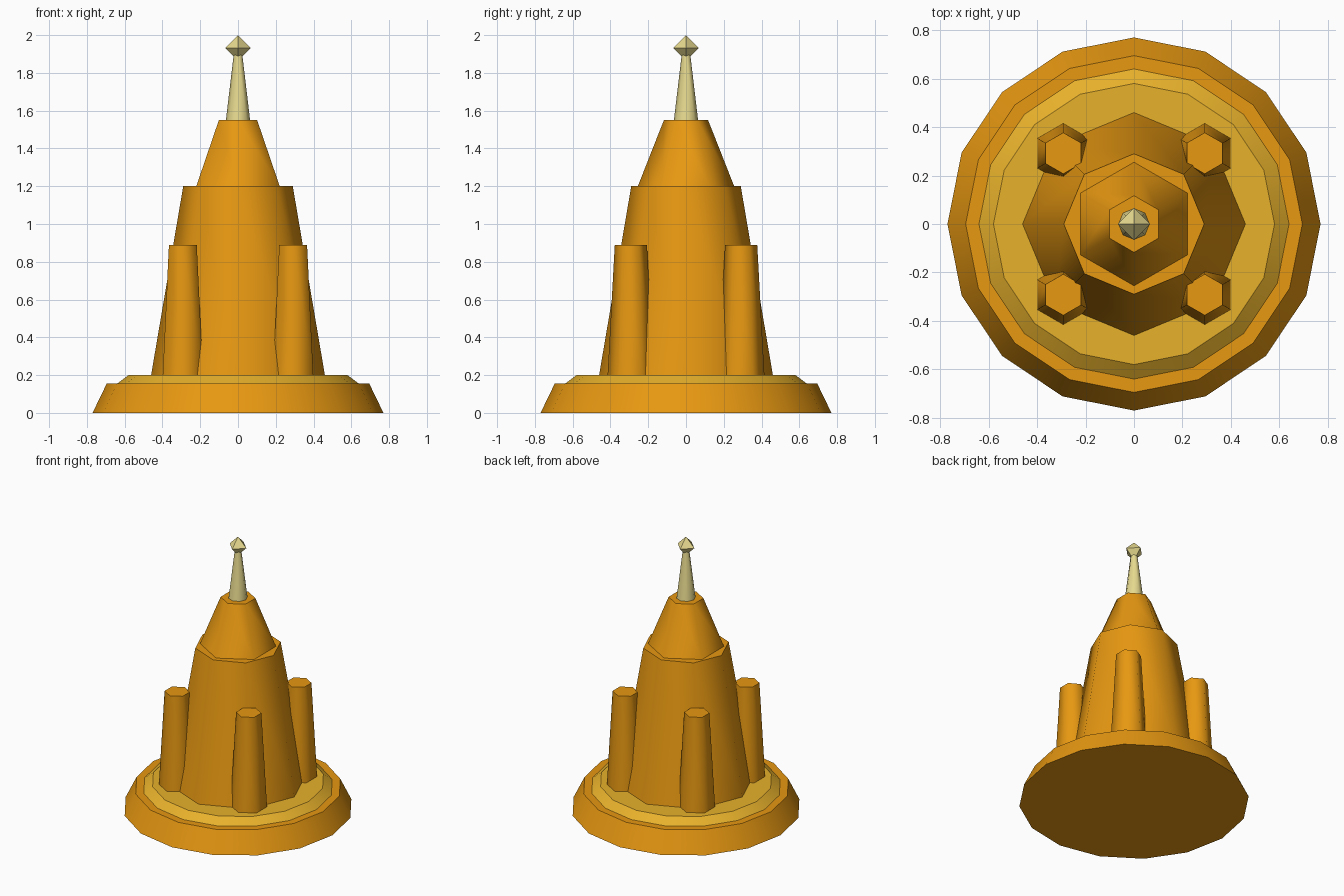
import bpy
import bmesh
import math
from mathutils import Matrix

cube = bpy.data.objects.get("Cube")
if cube:
    bpy.data.objects.remove(cube, do_unlink=True)


def material(name, rgb):
    mat = bpy.data.materials.new(name)
    mat.use_nodes = True
    colour = (*rgb, 1.0)
    mat.diffuse_color = colour
    mat.node_tree.nodes["Principled BSDF"].inputs["Base Color"].default_value = colour
    return mat


orange = material("orange", (0.84, 0.33, 0.006))
gold = material("gold", (0.84, 0.46, 0.025))
cream = material("pale_yellow", (0.82, 0.72, 0.28))


def add_object(name, bm, mat):
    mesh = bpy.data.meshes.new(name)
    bm.to_mesh(mesh)
    bm.free()
    mesh.materials.append(mat)
    obj = bpy.data.objects.new(name, mesh)
    bpy.context.collection.objects.link(obj)
    return obj


def frustum(name, sides, r_bottom, r_top, z0, z1, mat, x=0, y=0):
    """Tapered prism with a corner on the y axis, smooth sides and flat caps."""
    bm = bmesh.new()
    place = Matrix.Translation((x, y, (z0 + z1) / 2))
    bmesh.ops.create_cone(bm, cap_ends=True, segments=sides, radius1=r_bottom,
                          radius2=r_top, depth=z1 - z0, matrix=place)
    for face in bm.faces:
        heights = [v.co.z for v in face.verts]
        face.smooth = max(heights) - min(heights) > 0.001
    for edge in bm.edges:
        a, b = edge.verts
        edge.smooth = abs(a.co.z - b.co.z) > 0.001
    return add_object(name, bm, mat)


# Stepped round plinth
frustum("base", 16, 0.77, 0.695, 0, 0.155, orange)
frustum("base_ring", 16, 0.64, 0.58, 0.155, 0.2, gold)

# Main tower and its roof
frustum("tower", 8, 0.46, 0.29, 0.2, 1.2, orange)
frustum("tower_roof", 6, 0.255, 0.117, 1.2, 1.55, orange)

# Four corner pillars
for side, sx in (("left", 1), ("right", -1)):
    for end, sy in (("front", -1), ("back", 1)):
        frustum(f"pillar_{end}_{side}", 6, 0.123, 0.085, 0.2, 0.89, orange,
                0.292 * sx, 0.292 * sy)

# Spire
frustum("spire", 8, 0.064, 0.02, 1.55, 1.92, cream)

# Faceted finial: two four-sided pyramids joined at the waist
bm = bmesh.new()
bmesh.ops.create_uvsphere(bm, u_segments=4, v_segments=2, radius=0.068,
                          matrix=Matrix.Translation((0, 0, 1.932)))
add_object("finial", bm, cream)
